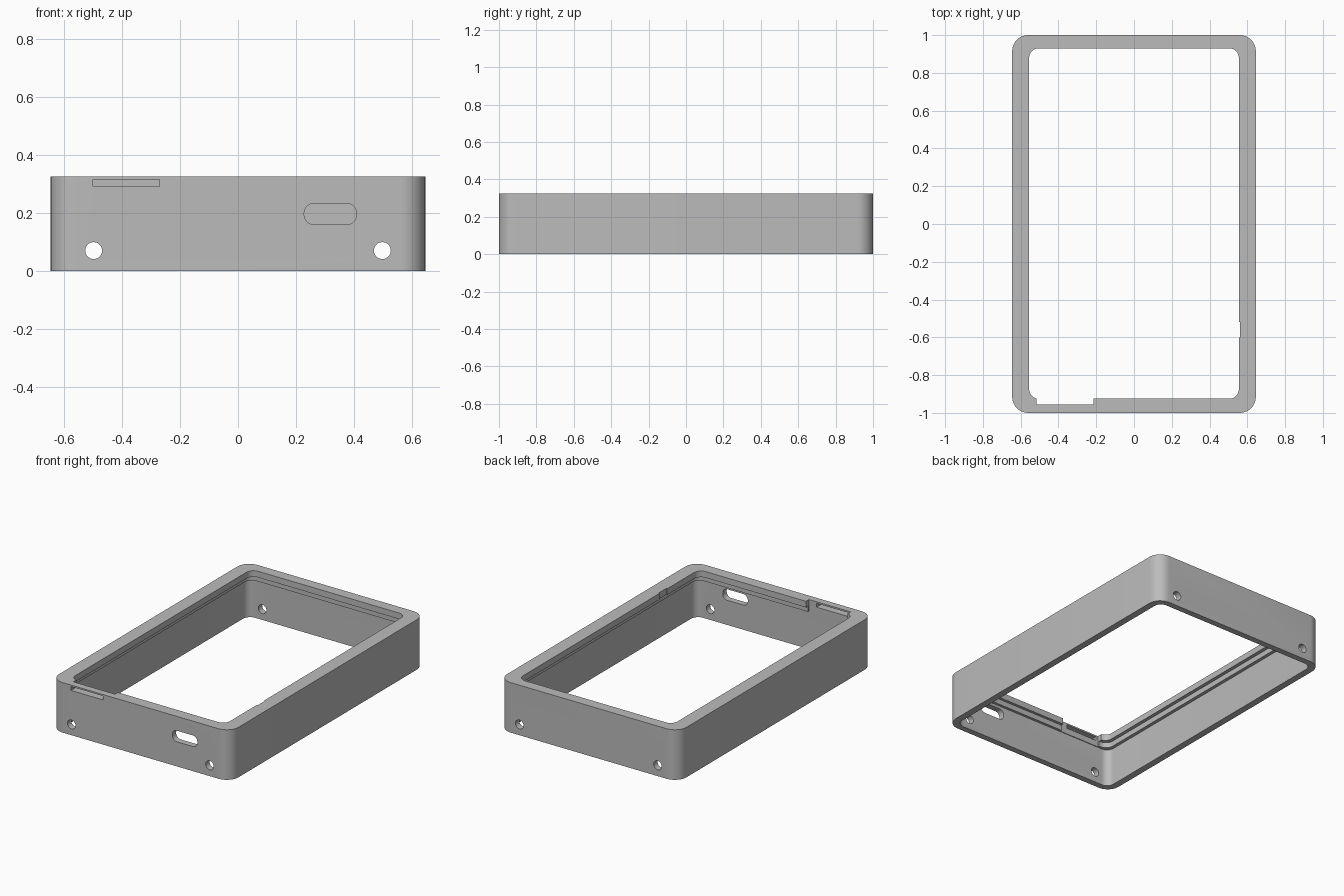
import bpy, bmesh, math
from mathutils import Matrix

old = bpy.data.objects.get("Cube")
if old:
    bpy.data.objects.remove(old, do_unlink=True)

grey = bpy.data.materials.new("plain grey")
grey.use_nodes = True
grey.diffuse_color = (0.5, 0.5, 0.5, 1)
grey.node_tree.nodes["Principled BSDF"].inputs["Base Color"].default_value = (0.5, 0.5, 0.5, 1)


def rounded(x0, x1, y0, y1, r, steps=10):
    """Outline of a rectangle with round corners, counter-clockwise."""
    pts = []
    corners = [(x1 - r, y1 - r), (x0 + r, y1 - r), (x0 + r, y0 + r), (x1 - r, y0 + r)]
    for i, (cx, cy) in enumerate(corners):
        for k in range(steps + 1):
            a = math.pi / 2 * (i + k / steps)
            pts.append((cx + r * math.cos(a), cy + r * math.sin(a)))
    return pts


def make_object(name, bm):
    bmesh.ops.recalc_face_normals(bm, faces=bm.faces)
    mesh = bpy.data.meshes.new(name)
    bm.to_mesh(mesh)
    bm.free()
    mesh.materials.append(grey)
    obj = bpy.data.objects.new(name, mesh)
    bpy.context.collection.objects.link(obj)
    return obj


def box(name, x0, x1, y0, y1, z0, z1):
    bm = bmesh.new()
    m = Matrix.LocRotScale(((x0 + x1) / 2, (y0 + y1) / 2, (z0 + z1) / 2), None,
                           (x1 - x0, y1 - y0, z1 - z0))
    bmesh.ops.create_cube(bm, size=1, matrix=m)
    return make_object(name, bm)


def prism_along_y(name, outline, y0, y1):
    bm = bmesh.new()
    face = bm.faces.new([bm.verts.new((x, y0, z)) for x, z in outline])
    ext = bmesh.ops.extrude_face_region(bm, geom=[face])
    verts = [v for v in ext["geom"] if isinstance(v, bmesh.types.BMVert)]
    bmesh.ops.translate(bm, verts=verts, vec=(0, y1 - y0, 0))
    return make_object(name, bm)


# Frame: outer wall, top lip and stepped inner cavity as stacked outlines
H = 0.325
outer = rounded(-0.645, 0.645, -1, 1, 0.085)
lip = rounded(-0.555, 0.555, -0.925, 0.93, 0.05)
ledge = rounded(-0.578, 0.578, -0.943, 0.945, 0.05)
cavity = rounded(-0.60, 0.60, -0.96, 0.96, 0.05)
stack = [(outer, 0), (outer, H), (lip, H), (lip, 0.285), (ledge, 0.285),
         (ledge, 0.25), (cavity, 0.25), (cavity, 0)]

bm = bmesh.new()
rings = [[bm.verts.new((x, y, z)) for x, y in pts] for pts, z in stack]
for a, b in zip(rings, rings[1:] + rings[:1]):
    for i in range(len(a)):
        j = (i + 1) % len(a)
        bm.faces.new((a[i], a[j], b[j], b[i]))
frame = make_object("case_frame", bm)

# Cutters: screw holes through both ends, port, card slot and lip notches
cutters = [
    prism_along_y("port_cutter", rounded(0.228, 0.408, 0.16, 0.232, 0.033), -1.1, -0.85),
    box("card_slot_cutter", -0.50, -0.27, -1.1, -0.85, 0.29, 0.315),
    box("card_notch_cutter", -0.515, -0.215, -0.955, -0.88, 0.24, 0.4),
    box("side_notch_cutter", 0.5, 0.562, -0.60, -0.52, 0.24, 0.4),
]
for side in (-1, 1):
    cx = 0.497 * side
    hole = rounded(cx - 0.029, cx + 0.029, 0.041, 0.099, 0.0289, 8)
    cutters.append(prism_along_y("screw_hole_cutter", hole, -1.1, 1.1))

for c in cutters:
    mod = frame.modifiers.new(c.name, "BOOLEAN")
    mod.operation = "DIFFERENCE"
    mod.solver = "EXACT"
    mod.object = c

# Bake the cuts and drop the cutters
deps = bpy.context.evaluated_depsgraph_get()
baked = bpy.data.meshes.new_from_object(frame.evaluated_get(deps))
frame.modifiers.clear()
frame.data = baked
for c in cutters:
    bpy.data.objects.remove(c, do_unlink=True)

baked.materials.clear()
baked.materials.append(grey)
for p in baked.polygons:
    p.material_index = 0

bpy.ops.object.select_all(action="DESELECT")
frame.select_set(True)
bpy.context.view_layer.objects.active = frame
bpy.ops.object.shade_smooth_by_angle(angle=math.radians(30))
